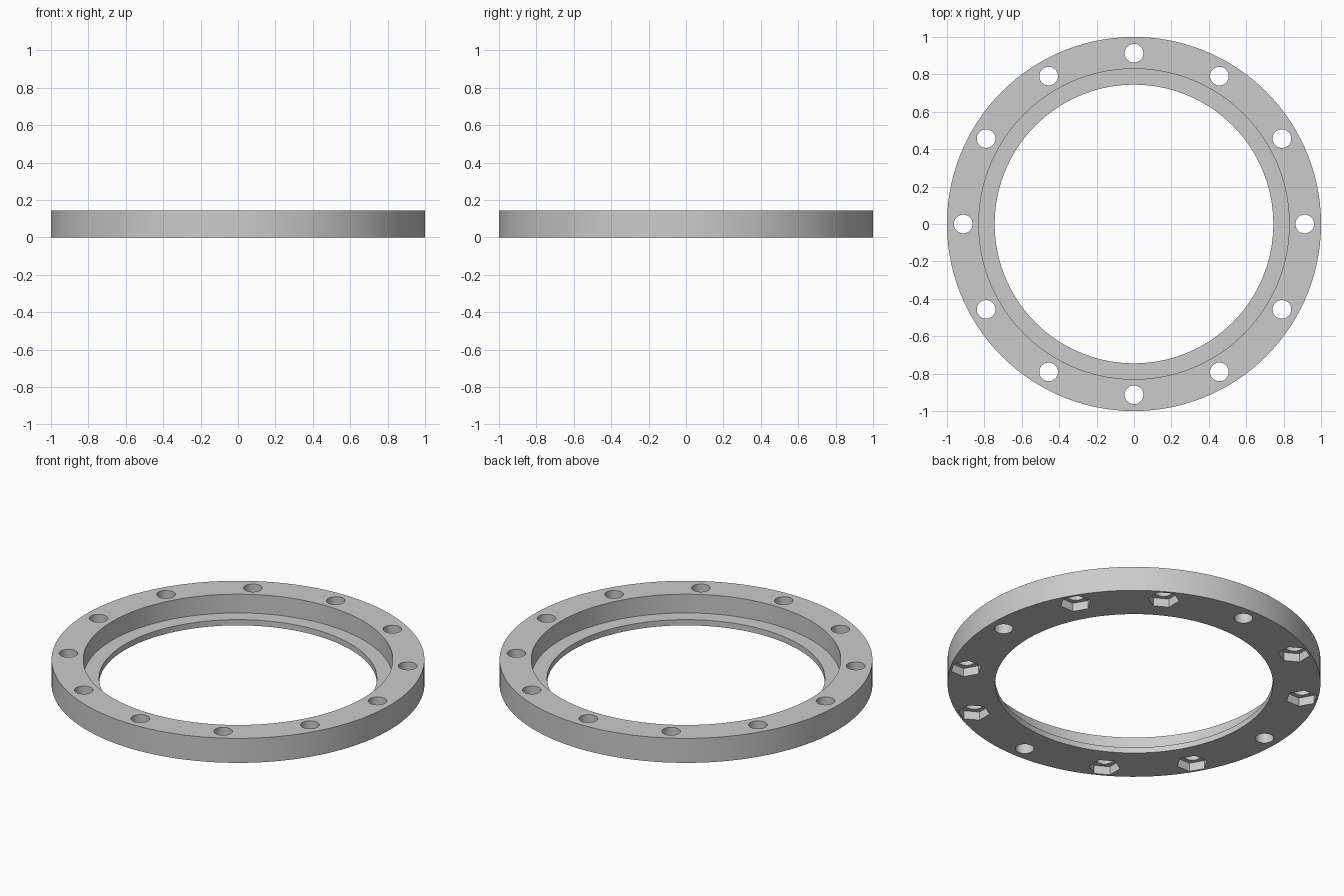
import bpy
import bmesh
from math import cos, sin, pi, radians
from mathutils import Vector

cube = bpy.data.objects.get("Cube")
if cube:
    bpy.data.objects.remove(cube, do_unlink=True)

HEIGHT, SHELF = 0.145, 0.034
BORE_R, RECESS_R, OUTER_R = 0.745, 0.83, 1.0
BOLT_CIRCLE, HOLE_R = 0.913, 0.05
NUT_R, NUT_DEPTH = 0.085, 0.05
BOLTS = 12

grey = bpy.data.materials.new("plain grey")
grey.use_nodes = True
colour = (0.6, 0.6, 0.6, 1)
grey.diffuse_color = colour
grey.node_tree.nodes["Principled BSDF"].inputs["Base Color"].default_value = colour


def make_object(name, bm):
    bmesh.ops.recalc_face_normals(bm, faces=bm.faces)
    mesh = bpy.data.meshes.new(name)
    bm.to_mesh(mesh)
    bm.free()
    mesh.materials.append(grey)
    obj = bpy.data.objects.new(name, mesh)
    bpy.context.collection.objects.link(obj)
    return obj


def add_prism(bm, centre, radius, sides, bottom, top, turn):
    angles = [turn + 2 * pi * i / sides for i in range(sides)]
    verts = [bm.verts.new((centre.x + radius * cos(a), centre.y + radius * sin(a), bottom))
             for a in angles]
    face = bm.faces.new(verts)
    moved = bmesh.ops.extrude_face_region(bm, geom=[face], use_keep_orig=True)["geom"]
    bmesh.ops.translate(bm, vec=(0, 0, top - bottom),
                        verts=[v for v in moved if isinstance(v, bmesh.types.BMVert)])


# Flange ring: stepped section turned around the vertical axis
bm = bmesh.new()
section = [(BORE_R, 0), (OUTER_R, 0), (OUTER_R, HEIGHT),
           (RECESS_R, HEIGHT), (RECESS_R, SHELF), (BORE_R, SHELF)]
points = [bm.verts.new((r, 0, z)) for r, z in section]
edges = [bm.edges.new((points[i - 1], points[i])) for i in range(len(points))]
bmesh.ops.spin(bm, geom=points + edges, cent=(0, 0, 0), axis=(0, 0, 1),
               angle=2 * pi, steps=120, use_merge=True)
bmesh.ops.remove_doubles(bm, verts=bm.verts, dist=0.0001)
ring = make_object("flange_ring", bm)

# Bolt holes all round, hexagonal nut pockets below all but the axis holes
holes, pockets = bmesh.new(), bmesh.new()
for i in range(BOLTS):
    angle = 2 * pi * i / BOLTS
    centre = Vector((cos(angle), sin(angle))) * BOLT_CIRCLE
    add_prism(holes, centre, HOLE_R, 32, -0.1, HEIGHT + 0.1, angle)
    if i % 3:
        add_prism(pockets, centre, NUT_R, 6, -0.1, NUT_DEPTH, angle + pi / 6)

# Cut the holes and pockets out of the ring
bpy.ops.object.select_all(action="DESELECT")
ring.select_set(True)
bpy.context.view_layer.objects.active = ring
for name, shape in (("bolt_hole_cutter", holes), ("nut_pocket_cutter", pockets)):
    cutter = make_object(name, shape)
    cutter.hide_render = True
    cut = ring.modifiers.new(name, "BOOLEAN")
    cut.operation = "DIFFERENCE"
    cut.solver = "EXACT"
    cut.object = cutter
    bpy.ops.object.modifier_apply(modifier=cut.name)
    bpy.data.objects.remove(cutter, do_unlink=True)

bpy.ops.object.shade_smooth_by_angle(angle=radians(30))
